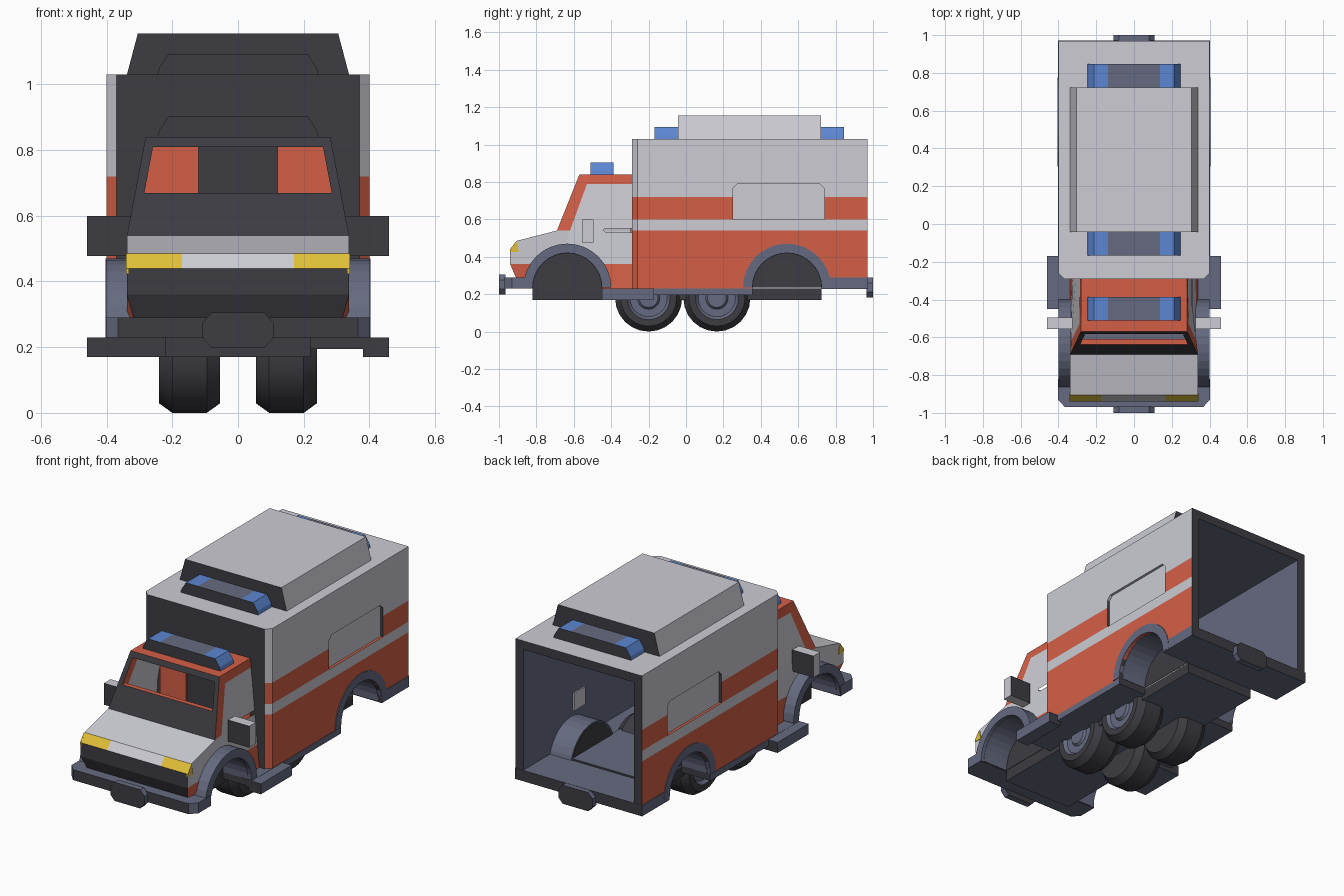
import bpy, bmesh, math
from mathutils import Vector

if "Cube" in bpy.data.objects:
    bpy.data.objects.remove(bpy.data.objects["Cube"])


def material(name, r, g, b):
    m = bpy.data.materials.new(name)
    lin = [((v / 255 + 0.055) / 1.055) ** 2.4 for v in (r, g, b)]
    m.diffuse_color = (*lin, 1)
    m.use_nodes = True
    m.node_tree.nodes["Principled BSDF"].inputs["Base Color"].default_value = m.diffuse_color
    return m


WHITE = material("white_paint", 204, 204, 212)
RED = material("red_paint", 212, 95, 70)
SLATE = material("slate_trim", 102, 106, 128)
DARK = material("dark_rubber", 61, 60, 66)
BLUE = material("blue_lamp", 92, 134, 210)
YELLOW = material("yellow_lamp", 224, 192, 56)


def prism(name, pts, a0, a1, axis):
    """Extrude a closed profile: axis x takes (y,z), y takes (x,z), z takes (x,y)."""
    place = {'x': lambda p, a: (a, p[0], p[1]), 'y': lambda p, a: (p[0], a, p[1]),
             'z': lambda p, a: (p[0], p[1], a)}[axis]
    bm = bmesh.new()
    lo = [bm.verts.new(place(p, a0)) for p in pts]
    hi = [bm.verts.new(place(p, a1)) for p in pts]
    bm.faces.new(lo)
    bm.faces.new(hi)
    for i in range(len(pts)):
        j = (i + 1) % len(pts)
        bm.faces.new((lo[i], lo[j], hi[j], hi[i]))
    bmesh.ops.recalc_face_normals(bm, faces=bm.faces)
    me = bpy.data.meshes.new(name)
    bm.to_mesh(me)
    bm.free()
    ob = bpy.data.objects.new(name, me)
    bpy.context.collection.objects.link(ob)
    return ob


def box(name, x0, x1, y0, y1, z0, z1):
    return prism(name, [(y0, z0), (y1, z0), (y1, z1), (y0, z1)], x0, x1, 'x')


def cut(ob, cutters):
    for c in cutters:
        mod = ob.modifiers.new("cut", 'BOOLEAN')
        mod.operation, mod.solver, mod.object = 'DIFFERENCE', 'EXACT', c
    bpy.context.view_layer.update()
    deps = bpy.context.evaluated_depsgraph_get()
    me = bpy.data.meshes.new_from_object(ob.evaluated_get(deps))
    ob.modifiers.clear()
    ob.data = me
    for c in cutters:
        bpy.data.objects.remove(c)


def split(ob, planes):
    bm = bmesh.new()
    bm.from_mesh(ob.data)
    for co, no in planes:
        bmesh.ops.bisect_plane(bm, geom=bm.verts[:] + bm.edges[:] + bm.faces[:],
                               plane_co=co, plane_no=no, dist=1e-5)
    bm.to_mesh(ob.data)
    bm.free()


def paint(ob, rule):
    """rule is a material, or a function of face centre and normal."""
    me = ob.data
    me.materials.clear()
    slots = []
    for f in me.polygons:
        m = rule(f.center, f.normal) if callable(rule) else rule
        if m not in slots:
            slots.append(m)
            me.materials.append(m)
        f.material_index = slots.index(m)
    return ob


def ends_dark(mat):
    return lambda c, n: DARK if abs(n.y) > 0.85 else mat


def arc(cy, r, n=16, cz=0.235):
    return [(cy + r * math.cos(math.pi * i / n), cz + r * math.sin(math.pi * i / n)) for i in range(n + 1)]


def wheel_cutters(cy):
    pts = arc(cy, 0.185) + [(cy - 0.185, 0.1), (cy + 0.185, 0.1)]
    return [prism("well_cutter", pts, min(s * .22, s * .5), max(s * .22, s * .5), 'x') for s in (-1, 1)]


FRONT, REAR = -0.635, 0.54

# Rear body: chamfered shell with open back, wheel cuts and side recesses
body = prism("rear_body", [(-.37, -.29), (.37, -.29), (.4, -.26), (.4, .97), (-.4, .97), (-.4, -.26)],
             .23, 1.03, 'z')
recess = [(.25, .6), (.74, .6), (.74, .765), (.715, .79), (.275, .79), (.25, .765)]
cut(body, [box("cavity", -.35, .35, -.26, 1.1, .28, .98)] + wheel_cutters(REAR) +
    [prism("recess_cutter", recess, a, b, 'x') for a, b in ((.385, .5), (-.5, -.385))])
split(body, [((0, 0, z), (0, 0, 1)) for z in (.54, .6, .72)])


def body_rule(c, n):
    if abs(c.x) < .36 and -.27 < c.y < .96 and .27 < c.z < .99:
        return SLATE
    if abs(n.y) > .85:
        return DARK
    if n.z < -.5 and c.z < .3:
        return SLATE
    if abs(c.x) < .39 and abs(n.x) > .85:
        return WHITE
    return RED if c.z < .54 or .6 < c.z < .72 else WHITE


paint(body, body_rule)

# Cab: side profile, narrowing above the waist, hollowed with an open windscreen
cab = prism("cab", [(-.91, .29), (-.94, .36), (-.94, .44), (-.905, .485), (-.69, .54), (-.57, .84),
                    (-.29, .84), (-.29, .23), (-.82, .23), (-.82, .29)], -1, 1, 'x')
hollow = prism("cab_hollow", [(-.64, .45), (-.655, .54), (-.61, .67), (-.8, .67), (-.8, .81),
                              (-.2, .81), (-.2, .54), (-.2, .45)], -1, 1, 'x')
for ob, half in ((cab, .338), (hollow, .31)):
    for v in ob.data.vertices:
        w = half - max(0, v.co.z - .54) * .19
        if v.co.z < .3 and v.co.y < -.85:
            w -= .02
        v.co.x *= w
cut(cab, [hollow] + wheel_cutters(FRONT))
split(cab, [((0, 0, .36), (0, 0, 1)), ((0, 0, .54), (0, 0, 1)), ((0, 0, .79), (0, 0, 1)),
            ((0, -.62, .54), (0, .94, -.34)), ((.17, 0, 0), (1, 0, 0)), ((-.17, 0, 0), (1, 0, 0))])


def cab_rule(c, n):
    if abs(n.y) > .85 or (abs(n.x) > .8 and abs(c.x) < .23):
        return DARK
    if n.y < -.6 and .43 < c.z < .49:
        return YELLOW if abs(c.x) > .17 else WHITE
    if n.z > .5 and c.z < .5 and c.y > -.68:
        return SLATE
    if c.z < .36:
        return RED
    if c.z > .54 and (abs(n.x) < .8 or c.z > .79 or c.y < -.62 + (c.z - .54) * .36):
        return RED
    return WHITE


paint(cab, cab_rule)

for s, side in ((1, "right"), (-1, "left")):
    def X(a, b):
        return min(s * a, s * b), max(s * a, s * b)
    # Wheel arches: outer flare, inner liner and dark inner wall
    for cy, end, x0, x1 in ((FRONT, "front", .325, .4), (REAR, "rear", .36, .404)):
        ring = arc(cy, .235) + arc(cy, .185)[::-1]
        paint(prism(f"{end}_{side}_arch_flare", ring, *X(x0, x1), 'x'), SLATE)
        liner = arc(cy, .198) + arc(cy, .183)[::-1]
        paint(prism(f"{end}_{side}_arch_liner", liner, *X(.215, .38), 'x'), SLATE)
        paint(prism(f"{end}_{side}_arch_wall", arc(cy, .19), *X(.212, .222), 'x'), DARK)
    # Headlamp corner plate, mirror, cab back panel, interior plate
    paint(prism(f"{side}_headlamp_side", [(-.941, .425), (-.895, .425), (-.9, .465), (-.907, .483), (-.941, .44)],
                *X(.333, .341), 'x'), YELLOW)
    paint(box(f"{side}_mirror", *X(.325, .46), -.555, -.495, .477, .6), ends_dark(WHITE))
    paint(box(f"{side}_cab_back_panel", *X(.12, .285), -.298, -.289, .45, .82), RED)
    paint(box(f"{side}_inner_plate", *X(.342, .352), .42, .52, .46, .56), WHITE)
    # Side step and sill
    paint(box(f"{side}_step", *X(.38 if s > 0 else .2, .46), -.45, -.17, .17, .23), ends_dark(SLATE))

# Chassis, floor pan and bumpers
paint(box("chassis", -.22, .22, -.82, .725, .17, .3),
      lambda c, n: SLATE if abs(n.z) > .5 else DARK)
paint(box("floor_pan", -.402, .402, -.45, .355, .195, .231), ends_dark(SLATE))
paint(prism("front_bumper", [(-.365, -.97), (.365, -.97), (.402, -.93), (.402, -.82), (-.402, -.82), (-.402, -.93)],
            .23, .29, 'z'), ends_dark(SLATE))
paint(box("rear_bumper", -.403, .403, .725, .972, .228, .29), ends_dark(SLATE))
for name, y0, y1, z0 in (("front_bumper_plate", -1, -.965, .198), ("rear_bumper_plate", .965, 1, .182)):
    pts = [(-.108, .03), (-.08, 0), (.08, 0), (.108, .03), (.108, .078), (.08, .107), (-.08, .107), (-.108, .078)]
    paint(prism(name, [(x, z0 + z) for x, z in pts], y0, y1, 'y'), ends_dark(SLATE))

# Roof hump and light bars
paint(prism("roof_hump", [(-.338, 1.03), (.338, 1.03), (.305, 1.155), (-.305, 1.155)], -.043, .722, 'y'),
      ends_dark(WHITE))
for name, y0, y1, z in (("cab_light_bar", -.51, -.387, .84), ("front_light_bar", -.168, -.043, 1.03),
                        ("rear_light_bar", .722, .846, 1.03)):
    bar = prism(name, [(-.245, z), (.245, z), (.24, z + .02), (.212, z + .063), (-.212, z + .063), (-.24, z + .02)],
                y0, y1, 'y')
    split(bar, [((.137, 0, 0), (1, 0, 0)), ((-.137, 0, 0), (1, 0, 0))])
    paint(bar, lambda c, n: DARK if abs(n.y) > .85 else BLUE if abs(c.x) > .137 else SLATE)

# Wheels: one lathed profile of (x, radius), tucked under the middle of the chassis
PROFILE = [(.055, 0), (.055, .15), (.095, .179), (.2, .179), (.24, .15), (.24, .115), (.222, .1),
           (.222, .06), (.235, .05), (.235, 0)]
for s, side in ((1, "right"), (-1, "left")):
    for cy, end in ((-.2, "front"), (.165, "rear")):
        bm = bmesh.new()
        vs = [bm.verts.new((s * x, cy, .179 + r)) for x, r in PROFILE]
        es = [bm.edges.new(p) for p in zip(vs, vs[1:])]
        bmesh.ops.spin(bm, geom=vs + es, cent=(0, cy, .179), axis=(1, 0, 0), angle=math.tau, steps=24)
        bmesh.ops.remove_doubles(bm, verts=bm.verts, dist=1e-4)
        bmesh.ops.recalc_face_normals(bm, faces=bm.faces)
        me = bpy.data.meshes.new(f"{end}_{side}_wheel")
        bm.to_mesh(me)
        bm.free()
        wheel = bpy.data.objects.new(me.name, me)
        bpy.context.collection.objects.link(wheel)
        paint(wheel, lambda c, n: SLATE if abs(c.x) > .2 and math.hypot(c.y - cy, c.z - .179) < .112 else DARK)
        bpy.ops.object.select_all(action='DESELECT')
        wheel.select_set(True)
        bpy.context.view_layer.objects.active = wheel
        bpy.ops.object.shade_smooth_by_angle(angle=math.radians(30))
